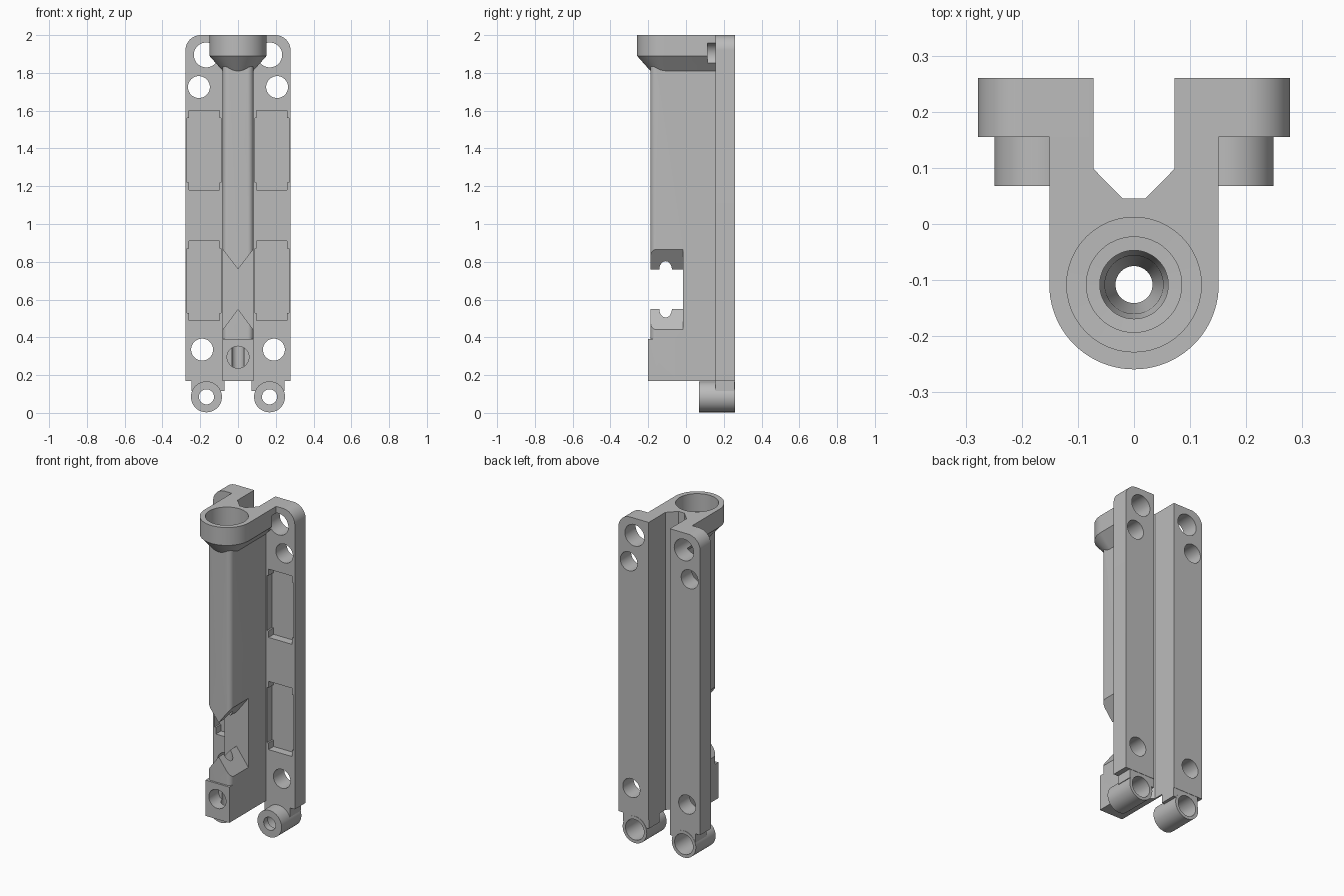
import bpy, bmesh, math
from mathutils import Vector

cube = bpy.data.objects.get("Cube")
if cube:
    bpy.data.objects.remove(cube, do_unlink=True)

grey = bpy.data.materials.new("plain_grey")
grey.use_nodes = True
grey.diffuse_color = (0.5, 0.5, 0.5, 1)
grey.node_tree.nodes["Principled BSDF"].inputs["Base Color"].default_value = (0.5, 0.5, 0.5, 1)


def make(name, bm):
    bmesh.ops.recalc_face_normals(bm, faces=bm.faces)
    mesh = bpy.data.meshes.new(name)
    bm.to_mesh(mesh)
    bm.free()
    mesh.materials.append(grey)
    ob = bpy.data.objects.new(name, mesh)
    bpy.context.collection.objects.link(ob)
    return ob


def loft(name, loops):
    """Solid through matching closed loops of 3D points."""
    bm = bmesh.new()
    rings = [[bm.verts.new(p) for p in loop] for loop in loops]
    for a, b in zip(rings, rings[1:]):
        for i in range(len(a)):
            j = (i + 1) % len(a)
            bm.faces.new((a[i], a[j], b[j], b[i]))
    bm.faces.new(rings[0])
    bm.faces.new(rings[-1])
    return make(name, bm)


def prism_z(name, pts, z0, z1):
    return loft(name, [[(x, y, z) for x, y in pts] for z in (z0, z1)])


def prism_y(name, pts, y0, y1):
    return loft(name, [[(x, y, z) for x, z in pts] for y in (y0, y1)])


def arc(cx, cy, r, a0, a1, n):
    angles = [math.radians(a0 + (a1 - a0) * i / n) for i in range(n + 1)]
    return [(cx + r * math.cos(a), cy + r * math.sin(a)) for a in angles]


def circle(cx, cy, r):
    return arc(cx, cy, r, 0, 352.5, 47)


def box(name, x0, x1, y0, y1, z0, z1):
    return prism_z(name, [(x0, y0), (x1, y0), (x1, y1), (x0, y1)], z0, z1)


def combine(ob, others, op):
    for other in others:
        mod = ob.modifiers.new("bool", "BOOLEAN")
        mod.object, mod.operation, mod.solver = other, op, "EXACT"
        bpy.context.view_layer.update()
        graph = bpy.context.evaluated_depsgraph_get()
        mesh = bpy.data.meshes.new_from_object(ob.evaluated_get(graph))
        ob.modifiers.clear()
        ob.data = mesh
        bpy.data.objects.remove(other, do_unlink=True)


def finish(ob):
    bpy.ops.object.select_all(action="DESELECT")
    ob.select_set(True)
    bpy.context.view_layer.objects.active = ob
    bpy.ops.object.shade_smooth_by_angle(angle=math.radians(30))


BORE_Y = -0.108   # axis of the vertical bore
W = 0.081         # half width of the column
SLOT = 0.072      # half width of the rear channel
FRONT, BACK = 0.155, 0.26

# Column with rounded front edges
R = 0.03
profile = (arc(-W + R, -0.188 + R, R, 180, 270, 8) + arc(W - R, -0.188 + R, R, 270, 360, 8)
           + [(W, FRONT), (-W, FRONT)])
column = prism_z("column", profile, 0.17, 1.85)


# Collar: straight upper band and tapered underside
def collar_loop(r, z):
    pts = arc(0, BORE_Y, r, 180, 360, 40) + [(r, FRONT), (-r, FRONT)]
    return [(x, y, z) for x, y in pts]


collar = loft("collar", [collar_loop(0.08, 1.81), collar_loop(0.151, 1.89), collar_loop(0.151, 2.0)])
block = box("lower_block", -W, W, -0.2, -0.05, 0.17, 0.39)
combine(column, [collar, block], "UNION")

# Rear channel, window with peaked ends, and stepped bore
channel = prism_z("channel", [(-SLOT, 0.3), (-SLOT, 0.098), (-0.02, 0.045),
                              (0.02, 0.045), (SLOT, 0.098), (SLOT, 0.3)], 0, 2.1)
window = prism_y("window", [(-0.1, 0.415), (0, 0.55), (0.1, 0.415),
                            (0.1, 0.89), (0, 0.76), (-0.1, 0.89)], -0.3, -0.015)
steps = [(0.033, 0), (0.033, 1.7), (0.05, 1.75), (0.052, 1.8), (0.061, 1.82),
         (0.061, 1.86), (0.085, 1.861), (0.085, 1.89), (0.12, 1.891), (0.12, 2.1)]
bore = loft("bore", [[(x, y, z) for x, y in circle(0, BORE_Y, r)] for r, z in steps])
screw_hole = prism_y("screw_hole", circle(0, 0.295, 0.058), -0.3, BORE_Y)
reliefs = [prism_y("relief", circle(s * 0.168, 1.895, 0.066), 0.115, 0.3) for s in (-1, 1)]
combine(column, [channel, window, bore, screw_hole] + reliefs, "DIFFERENCE")
finish(column)

for s, side in ((1, "left"), (-1, "right")):
    # Rail with a rounded outer top corner
    outline = [(SLOT, 0.17), (0.278, 0.17)] + arc(0.198, 1.92, 0.08, 0, 90, 12) + [(SLOT, 2.0)]
    rail = prism_y(side + "_rail", [(s * x, z) for x, z in outline], FRONT, BACK)
    cuts = [prism_y("hole", circle(s * x, z, r), 0, 0.4)
            for x, z, r in ((0.168, 1.895, 0.066), (0.207, 1.725, 0.058), (0.19, 0.335, 0.058))]
    # Front pockets with stepped corners
    for mid in (0.70, 1.39):
        quarter = [(0.08, 0.21), (0.08, 0.17), (0.09, 0.17)]
        half = quarter + [(x, -z) for x, z in reversed(quarter)]
        pocket = half + [(-x, z) for x, z in reversed(half)]
        cuts.append(prism_y("pocket", [(s * (0.179 + x), mid + z) for x, z in pocket], 0.1, 0.205))
    combine(rail, cuts, "DIFFERENCE")
    finish(rail)

    # Hinge foot with neck and counterbored hole
    foot = prism_y(side + "_foot", circle(s * 0.167, 0.085, 0.082), 0.068, BACK)
    lo, hi = sorted((s * SLOT, s * 0.247))
    neck = box("neck", lo, hi, FRONT, BACK - 0.002, 0.115, 0.17)
    combine(foot, [neck], "UNION")
    combine(foot, [prism_y("pin_hole", circle(s * 0.167, 0.085, 0.04), 0, 0.4),
                   prism_y("counterbore", circle(s * 0.167, 0.085, 0.063), 0.11, 0.4)], "DIFFERENCE")
    finish(foot)
